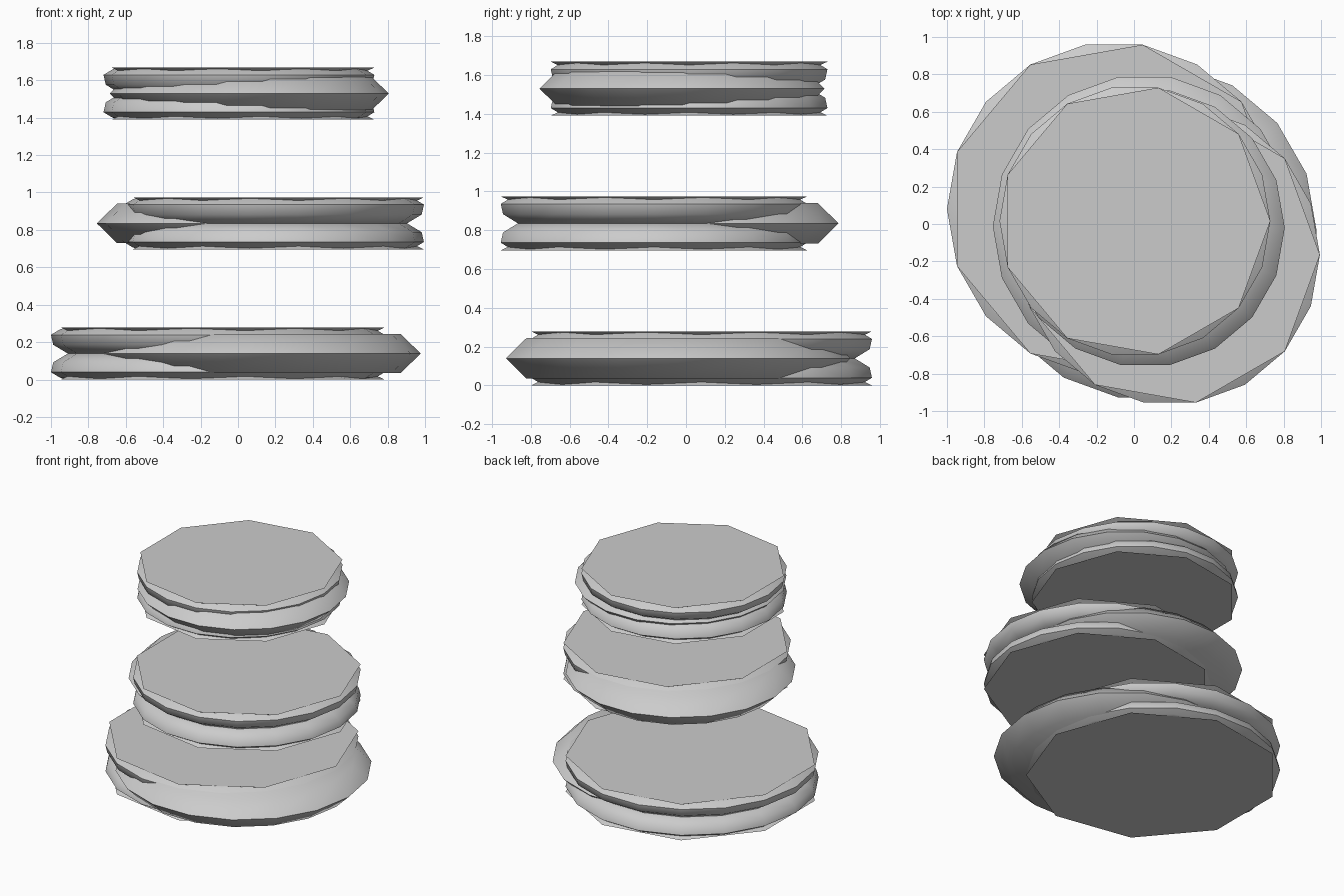
import bpy, bmesh, math

if "Cube" in bpy.data.objects:
    bpy.data.objects.remove(bpy.data.objects["Cube"])

def lathe(bm, profile, sides, cx, cy):
    """Revolve (radius, z) points into a capped solid."""
    rings = []
    for r, z in profile:
        rings.append([bm.verts.new((cx + r * math.cos(2 * math.pi * i / sides),
                                    cy + r * math.sin(2 * math.pi * i / sides), z))
                      for i in range(sides)])
    faces = []
    for a, b in zip(rings, rings[1:]):
        for i in range(sides):
            j = (i + 1) % sides
            faces.append(bm.faces.new((a[i], a[j], b[j], b[i])))
    faces.append(bm.faces.new(rings[0][::-1]))
    faces.append(bm.faces.new(rings[-1]))
    bmesh.ops.recalc_face_normals(bm, faces=faces)

def finish(bm, name):
    me = bpy.data.meshes.new(name)
    bm.to_mesh(me)
    bm.free()
    ob = bpy.data.objects.new(name, me)
    bpy.context.collection.objects.link(ob)
    bpy.ops.object.select_all(action='DESELECT')
    ob.select_set(True)
    bpy.context.view_layer.objects.active = ob
    bpy.ops.object.shade_smooth_by_angle(angle=math.radians(50))

def shell(name, cx, cy, r, z, flip):
    """Rounded 18-sided biscuit with a 9-sided cap; z is the seam height."""
    bm = bmesh.new()
    body = [(r - .09, 0), (r - .012, .047), (r, .1), (r - .045, .127), (r - .062, .134)]
    cap = [(r - .075, .1), (r - .045, .118), (r, .139)]
    for prof, sides in ((body, 18), (cap, 9)):
        lathe(bm, [(a, z + flip * h) for a, h in prof], sides, cx, cy)
    finish(bm, name)

def filling(name, cx, cy, r, z):
    """Disc with a pointed rim."""
    bm = bmesh.new()
    lathe(bm, [(r - .108, z - .105), (r, z), (r - .108, z + .105)], 18, cx, cy)
    finish(bm, name)

# tier name, seam height, shell (x, y, radius), filling (x, y, radius)
tiers = [
    ("bottom", .139, (-.108, .08, .892), (.075, -.04, .902)),
    ("middle", .835, (.192, -.165, .802), (.055, -.012, .81)),
    ("top", 1.529, (.005, .016, .724), (.06, -.02, .746)),
]
for label, z, s, f in tiers:
    shell(label + "_upper_shell", *s, z, 1)
    shell(label + "_lower_shell", *s, z, -1)
    filling(label + "_filling", *f, z)
